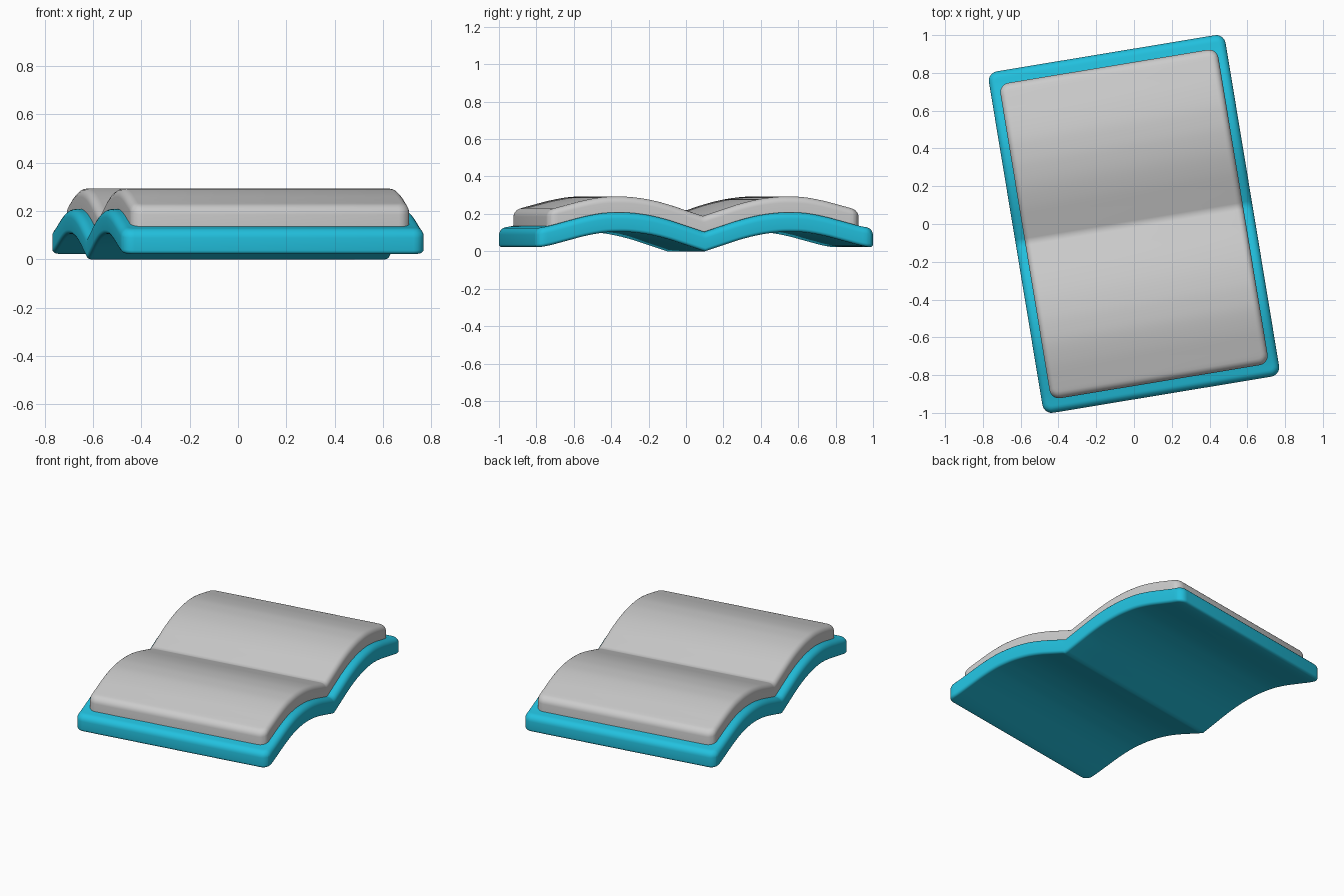
import bpy, bmesh, math

if "Cube" in bpy.data.objects:
    bpy.data.objects.remove(bpy.data.objects["Cube"])

TURN = math.radians(9.4)
# Rise of one half of the open book: spine -> crest -> outer edge
RISE = [(0, 0), (.1, .033), (.2, .065), (.3, .089), (.4, .102), (.47, .104), (.55, .1),
        (.65, .082), (.75, .056), (.85, .03), (.925, .018)]


def rise(y):
    """Smooth (Catmull-Rom style) interpolation of the rise profile."""
    y = min(abs(y), RISE[-1][0])
    i = max(k for k in range(len(RISE) - 1) if RISE[k][0] <= y)

    def slope(k):
        a, b = RISE[max(k - 1, 0)], RISE[min(k + 1, len(RISE) - 1)]
        return (b[1] - a[1]) / (b[0] - a[0])

    (x0, z0), (x1, z1) = RISE[i], RISE[i + 1]
    w = x1 - x0
    t = (y - x0) / w
    return ((2*t**3 - 3*t**2 + 1) * z0 + (t**3 - 2*t**2 + t) * w * slope(i)
            + (3*t**2 - 2*t**3) * z1 + (t**3 - t**2) * w * slope(i + 1))


def bevel(bm, test, radius):
    edges = [e for e in bm.edges if test(*[v.co for v in e.verts])]
    bmesh.ops.bevel(bm, geom=edges, offset=radius, segments=5, profile=0.5,
                    affect='EDGES', clamp_overlap=True)


def wavy_slab(name, half_x, half_y, z0, z1, top_r, bottom_r, colour=None):
    bm = bmesh.new()
    bmesh.ops.create_cube(bm, size=2)
    for v in bm.verts:
        v.co.x *= half_x
        v.co.y *= half_y
        v.co.z = z1 if v.co.z > 0 else z0
    # Round the corners, then the top and bottom rims
    bevel(bm, lambda a, b: abs(a.z - b.z) > .01, .05)
    bevel(bm, lambda a, b: min(a.z, b.z) > z1 - 1e-4, top_r)
    if bottom_r:
        bevel(bm, lambda a, b: max(a.z, b.z) < z0 + 1e-4, bottom_r)
    # Slice across and lift to the double wave
    n = 44
    for i in range(-n + 1, n):
        geom = bm.verts[:] + bm.edges[:] + bm.faces[:]
        bmesh.ops.bisect_plane(bm, geom=geom, dist=1e-5,
                               plane_co=(0, i * half_y / n, 0), plane_no=(0, 1, 0))
    for v in bm.verts:
        v.co.z += rise(v.co.y)
    bmesh.ops.recalc_face_normals(bm, faces=bm.faces[:])
    mesh = bpy.data.meshes.new(name)
    bm.to_mesh(mesh)
    bm.free()
    obj = bpy.data.objects.new(name, mesh)
    bpy.context.collection.objects.link(obj)
    obj.rotation_euler.z = TURN
    if colour:
        mat = bpy.data.materials.new(name + "_colour")
        mat.diffuse_color = colour
        mat.use_nodes = True
        mat.node_tree.nodes["Principled BSDF"].inputs["Base Color"].default_value = mat.diffuse_color
        mesh.materials.append(mat)
    bpy.ops.object.select_all(action='DESELECT')
    obj.select_set(True)
    bpy.context.view_layer.objects.active = obj
    bpy.ops.object.shade_smooth_by_angle(angle=math.radians(40))
    return obj


# Open cover and the page block lying on it
wavy_slab("cover", .635, .916, 0, .104, .035, .018, (.016, .53, .73, 1))
wavy_slab("pages", .585, .846, .09, .189, .035, 0)
